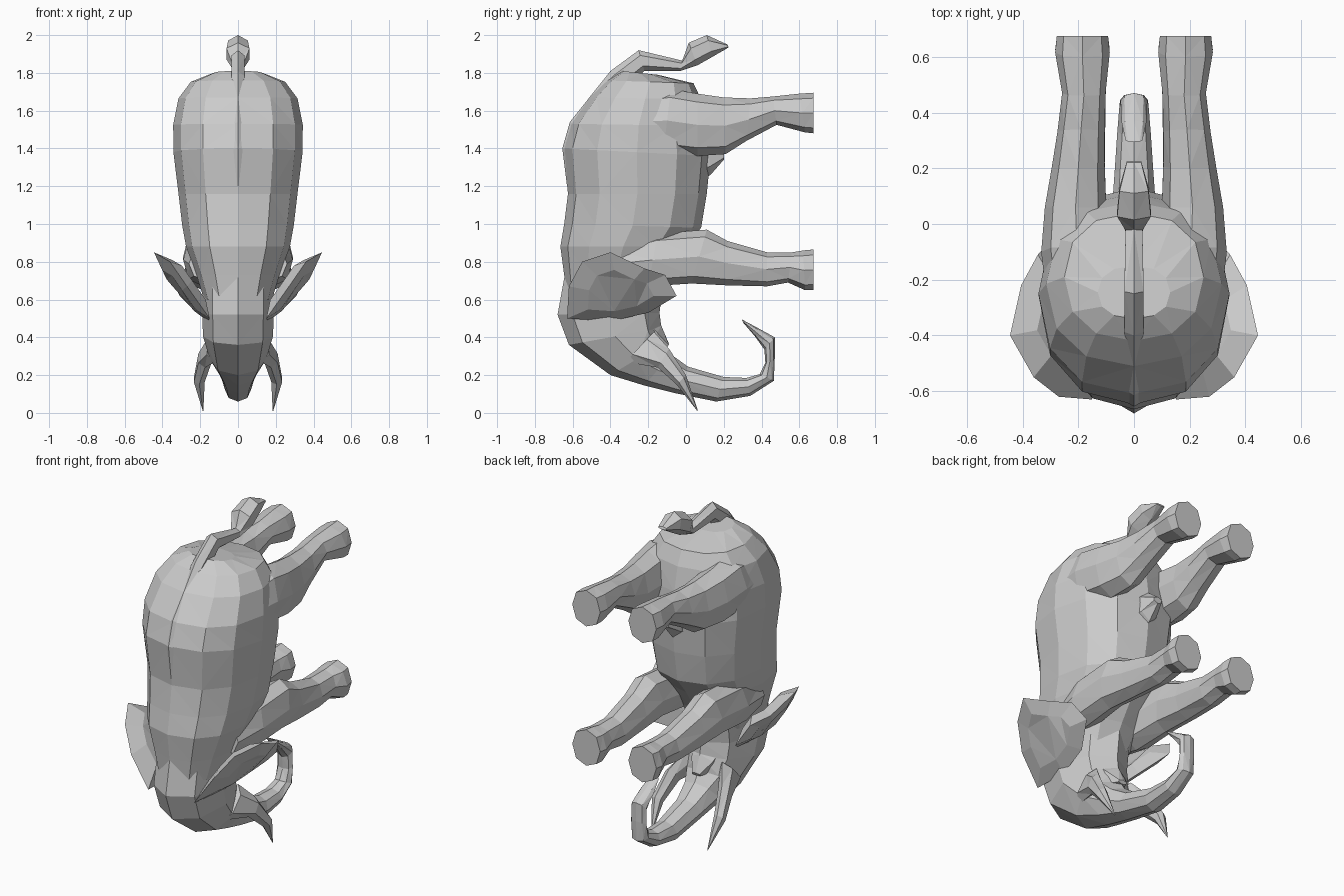
import bpy, bmesh, math
from mathutils import Vector


def finish(name, bm, mirror):
    bmesh.ops.remove_doubles(bm, verts=bm.verts, dist=0.0005)
    bmesh.ops.triangulate(bm, faces=bm.faces)
    bmesh.ops.recalc_face_normals(bm, faces=bm.faces)
    me = bpy.data.meshes.new(name)
    bm.to_mesh(me)
    bm.free()
    ob = bpy.data.objects.new(name, me)
    bpy.context.collection.objects.link(ob)
    if mirror:
        m = ob.modifiers.new("mirror", 'MIRROR')
        m.use_axis[0] = True
    return ob


def loft(name, rings, n=8, power=1.0, mirror=False):
    """Each ring: side-view points (y, z) on both outlines, centre x, half width."""
    bm = bmesh.new()
    loops = []
    for y1, z1, y2, z2, x0, hx in rings:
        a, b = Vector((x0, y1, z1)), Vector((x0, y2, z2))
        c, v = (a + b) / 2, (b - a) / 2
        loop = []
        for i in range(n):
            t = 2 * math.pi * i / n
            s, k = math.sin(t), -math.cos(t)
            s = math.copysign(abs(s) ** power, s)
            k = math.copysign(abs(k) ** power, k)
            loop.append(bm.verts.new(c + v * k + Vector((hx * s, 0, 0))))
        loops.append(loop)
    for p, q in zip(loops, loops[1:]):
        for i in range(n):
            j = (i + 1) % n
            bm.faces.new((p[i], p[j], q[j], q[i]))
    bm.faces.new(loops[0])
    bm.faces.new(loops[-1])
    return finish(name, bm, mirror)


# Barrel of the body, from neck to rump
loft("body", [
    (-0.63, 0.60, -0.17, 0.60, 0, 0.18),
    (-0.645, 0.73, -0.10, 0.73, 0, 0.22),
    (-0.665, 0.88, 0.00, 0.88, 0, 0.275),
    (-0.645, 1.00, 0.08, 0.98, 0, 0.295),
    (-0.625, 1.16, 0.11, 1.16, 0, 0.315),
    (-0.648, 1.40, 0.13, 1.36, 0, 0.342),
    (-0.61, 1.53, 0.11, 1.52, 0, 0.343),
    (-0.51, 1.67, 0.08, 1.66, 0, 0.315),
    (-0.42, 1.76, 0.04, 1.745, 0, 0.25),
    (-0.34, 1.81, -0.15, 1.79, 0, 0.13),
], n=12, power=0.88)

# Head running on into the curled trunk
loft("head_and_trunk", [
    (-0.64, 0.74, -0.12, 0.70, 0, 0.19),
    (-0.68, 0.52, -0.14, 0.53, 0, 0.19),
    (-0.62, 0.36, -0.13, 0.45, 0, 0.185),
    (-0.40, 0.20, -0.12, 0.37, 0, 0.15),
    (-0.22, 0.145, -0.08, 0.31, 0, 0.11),
    (-0.06, 0.105, 0.01, 0.245, 0, 0.085),
    (0.16, 0.06, 0.20, 0.19, 0, 0.07),
    (0.34, 0.09, 0.32, 0.185, 0, 0.06),
    (0.465, 0.17, 0.39, 0.205, 0, 0.052),
    (0.47, 0.29, 0.42, 0.265, 0, 0.05),
    (0.47, 0.40, 0.415, 0.335, 0, 0.048),
    (0.37, 0.455, 0.365, 0.405, 0, 0.045),
    (0.295, 0.495, 0.305, 0.475, 0, 0.03),
], n=8)

loft("lower_jaw", [
    (-0.38, 0.32, -0.18, 0.56, 0, 0.11),
    (-0.22, 0.32, -0.13, 0.46, 0, 0.08),
    (-0.10, 0.345, -0.09, 0.365, 0, 0.03),
], n=6)

loft("tusk", [
    (-0.32, 0.27, -0.17, 0.43, 0.12, 0.05),
    (-0.15, 0.24, -0.09, 0.34, 0.175, 0.04),
    (-0.05, 0.15, 0.00, 0.20, 0.205, 0.033),
    (0.06, 0.01, 0.062, 0.015, 0.185, 0.002),
], n=6, mirror=True)

loft("front_leg", [
    (-0.38, 0.70, -0.36, 0.88, 0.16, 0.10),
    (-0.20, 0.67, -0.15, 0.95, 0.185, 0.105),
    (0.03, 0.685, 0.11, 0.97, 0.195, 0.095),
    (0.22, 0.675, 0.22, 0.91, 0.19, 0.085),
    (0.43, 0.67, 0.43, 0.85, 0.18, 0.078),
    (0.54, 0.69, 0.56, 0.85, 0.18, 0.08),
    (0.63, 0.65, 0.62, 0.86, 0.185, 0.098),
    (0.675, 0.65, 0.675, 0.865, 0.185, 0.092),
], n=8, power=0.9, mirror=True)

loft("hind_leg", [
    (-0.32, 1.40, -0.28, 1.68, 0.19, 0.12),
    (-0.12, 1.38, -0.08, 1.715, 0.205, 0.128),
    (0.06, 1.36, 0.06, 1.69, 0.21, 0.11),
    (0.21, 1.37, 0.20, 1.67, 0.20, 0.095),
    (0.32, 1.44, 0.34, 1.665, 0.19, 0.085),
    (0.48, 1.525, 0.46, 1.675, 0.18, 0.078),
    (0.63, 1.485, 0.60, 1.69, 0.185, 0.098),
    (0.675, 1.48, 0.675, 1.695, 0.185, 0.092),
], n=8, power=0.9, mirror=True)

# Tail starts as a ridge along the back and ends in a tuft
loft("tail", [
    (-0.63, 1.20, -0.60, 1.20, 0, 0.02),
    (-0.655, 1.40, -0.57, 1.38, 0, 0.045),
    (-0.615, 1.54, -0.52, 1.48, 0, 0.045),
    (-0.40, 1.81, -0.35, 1.70, 0, 0.04),
    (-0.25, 1.92, -0.22, 1.81, 0, 0.04),
    (-0.02, 1.865, -0.03, 1.81, 0, 0.035),
    (0.015, 1.96, 0.06, 1.84, 0, 0.07),
    (0.11, 2.00, 0.14, 1.885, 0, 0.06),
    (0.22, 1.95, 0.226, 1.935, 0, 0.03),
], n=6)

# Small bulge under the belly between the hind legs
loft("belly_bulge", [
    (0.00, 1.18, 0.00, 1.52, 0, 0.09),
    (0.13, 1.26, 0.12, 1.44, 0, 0.06),
    (0.20, 1.34, 0.20, 1.38, 0, 0.03),
], n=6)


# Ear: rim outline with a raised and a hollow side
def ear():
    rim = [(0.15, -0.63, 0.50), (0.27, -0.62, 0.67), (0.36, -0.55, 0.80),
           (0.445, -0.40, 0.85), (0.405, -0.22, 0.765), (0.345, -0.11, 0.73),
           (0.29, -0.05, 0.62), (0.20, -0.20, 0.53), (0.16, -0.40, 0.485)]
    bm = bmesh.new()
    pts = [Vector(p) for p in rim]
    mid = sum(pts, Vector()) / len(pts)
    nrm = Vector((-0.72, 0.0, 0.69))
    outer = [bm.verts.new(p) for p in pts]
    for shift in (0.05, -0.025):
        inner = [bm.verts.new(mid + (p - mid) * 0.6 + nrm * shift) for p in pts]
        for i in range(len(pts)):
            j = (i + 1) % len(pts)
            bm.faces.new((outer[i], outer[j], inner[j], inner[i]))
        bm.faces.new(inner)
    finish("ear", bm, True)


ear()
